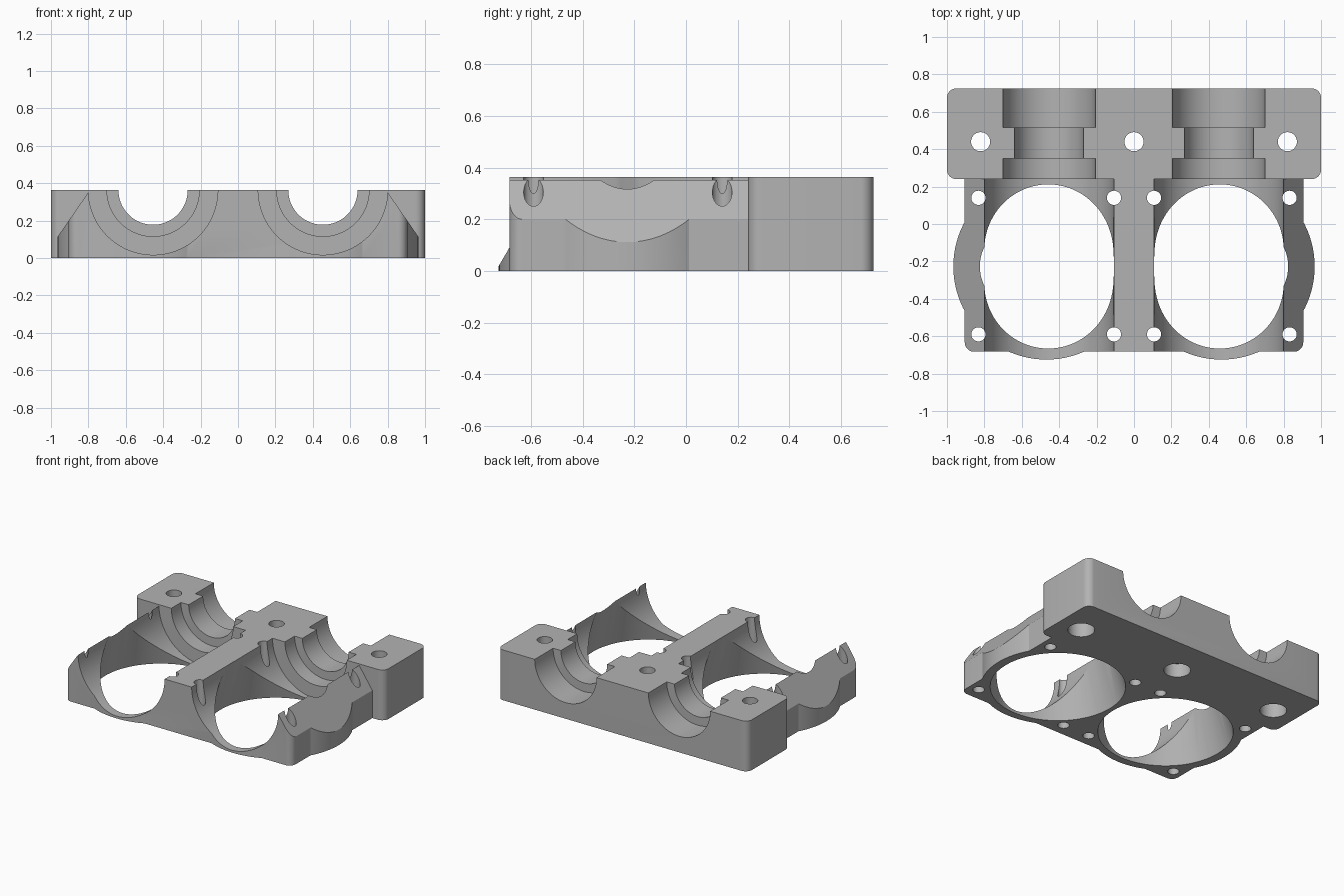
import bpy, bmesh, math
from mathutils import Matrix, Vector

cube = bpy.data.objects.get("Cube")
if cube:
    bpy.data.objects.remove(cube, do_unlink=True)

TOP = 0.363          # height of the split face, also the shaft axis
BORE_Y = -0.227      # centre of the cylinder bores

metal = bpy.data.materials.new("Cast grey metal")
metal.use_nodes = True
grey = (0.45, 0.45, 0.45, 1)
metal.diffuse_color = grey
metal.node_tree.nodes["Principled BSDF"].inputs["Base Color"].default_value = grey


def finish(name, bm):
    bmesh.ops.recalc_face_normals(bm, faces=bm.faces)
    mesh = bpy.data.meshes.new(name)
    bm.to_mesh(mesh)
    bm.free()
    mesh.materials.append(metal)
    obj = bpy.data.objects.new(name, mesh)
    bpy.context.collection.objects.link(obj)
    return obj


def prism(name, points, along):
    """Extrude a closed outline along a vector."""
    bm = bmesh.new()
    face = bm.faces.new([bm.verts.new(p) for p in points])
    new = bmesh.ops.extrude_face_region(bm, geom=[face])["geom"]
    bmesh.ops.translate(bm, vec=Vector(along),
                        verts=[v for v in new if isinstance(v, bmesh.types.BMVert)])
    return finish(name, bm)


def plate(name, half_x, y0, y1, r):
    """Block with rounded vertical corners."""
    corners = ((half_x - r, y1 - r), (-half_x + r, y1 - r),
               (-half_x + r, y0 + r), (half_x - r, y0 + r))
    points = []
    for i, (cx, cy) in enumerate(corners):
        for step in range(9):
            a = math.pi / 2 * (i + step / 8)
            points.append((cx + r * math.cos(a), cy + r * math.sin(a), 0))
    return prism(name, points, (0, 0, TOP))


def upright(name, x, y, z0, z1, r0, r1=None, sides=96):
    """Vertical cylinder or cone."""
    bm = bmesh.new()
    bmesh.ops.create_cone(bm, cap_ends=True, segments=sides, radius1=r0,
                          radius2=r0 if r1 is None else r1, depth=z1 - z0,
                          matrix=Matrix.Translation((x, y, (z0 + z1) / 2)))
    return finish(name, bm)


def lengthwise(name, x, y0, y1, r):
    """Cylinder along y on the shaft axis."""
    points = [(x + r * math.cos(a), y0, TOP + r * math.sin(a))
              for a in (math.tau * (i + 0.5) / 96 for i in range(96))]
    return prism(name, points, (0, y1 - y0, 0))


def combine(target, other, operation):
    mod = target.modifiers.new(operation, "BOOLEAN")
    mod.operation = operation
    mod.solver = "EXACT"
    mod.object = other
    bpy.context.view_layer.objects.active = target
    bpy.ops.object.modifier_apply(modifier=mod.name)
    bpy.data.objects.remove(other, do_unlink=True)


# Front case with round bosses and sloped outer flanks
case = plate("crankcase_half", 0.905, -0.683, 0.32, 0.05)
for s in (-1, 1):
    combine(case, upright("bore_boss", s * 0.468, BORE_Y, 0, TOP, 0.498), "UNION")
for s in (-1, 1):
    flank = [(s * x, -1, z) for x, z in
             ((0.7325, 0.45), (1.2, 0.45), (1.2, 0), (1.043, 0))]
    combine(case, prism("flank_cutter", flank, (0, 1.24, 0)), "DIFFERENCE")

# Rear bearing block
combine(case, plate("bearing_block", 1, 0.24, 0.725, 0.05), "UNION")

for s in (-1, 1):
    # Crank chamber, bearing saddles and tapered cylinder bore
    for y0, y1, r in ((-1, 0.24, 0.346), (0.2, 0.35, 0.247),
                      (0.3, 0.6, 0.185), (0.515, 0.9, 0.247)):
        combine(case, lengthwise("saddle_cutter", s * 0.454, y0, y1, r), "DIFFERENCE")
    combine(case, upright("bore_cutter", s * 0.46, BORE_Y, -0.1, 0.463,
                          0.468, 0.328), "DIFFERENCE")
    # Case bolt holes
    for x in (0.107, 0.832):
        for y in (0.14, -0.59):
            combine(case, upright("bolt_cutter", s * x, y, -0.1, 0.5, 0.038,
                                  sides=32), "DIFFERENCE")

# Block bolt holes, counterbored underneath
for x in (-0.82, 0, 0.82):
    combine(case, upright("bolt_cutter", x, 0.44, -0.1, 0.5, 0.051, sides=40), "DIFFERENCE")
    combine(case, upright("counterbore_cutter", x, 0.44, -0.1, 0.1, 0.088, sides=40), "DIFFERENCE")

bpy.ops.object.select_all(action="DESELECT")
case.select_set(True)
bpy.context.view_layer.objects.active = case
bpy.ops.object.shade_smooth_by_angle(angle=math.radians(25))
